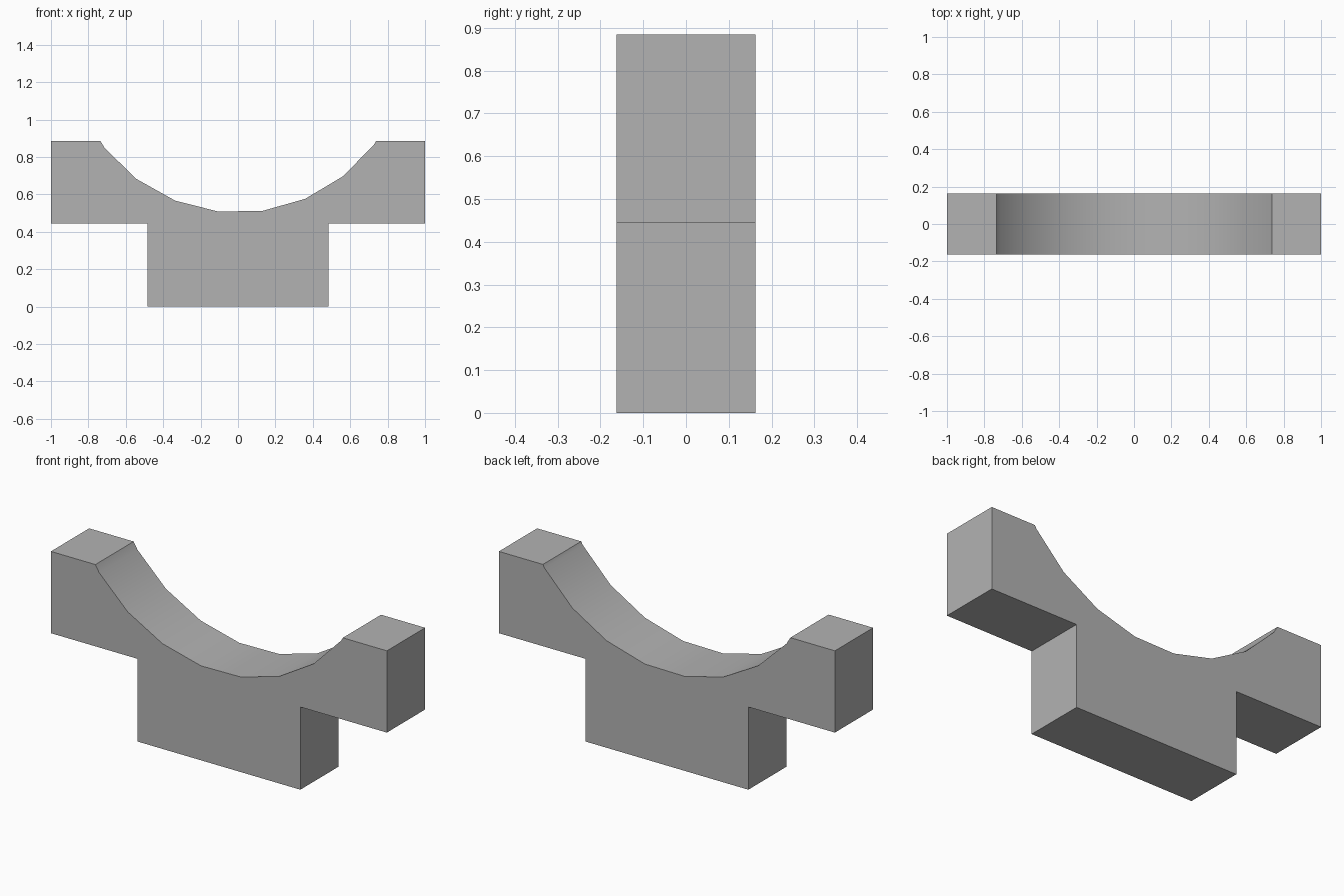
import bpy
import bmesh
from math import sin, cos, radians

cube = bpy.data.objects.get("Cube")
if cube:
    bpy.data.objects.remove(cube, do_unlink=True)

# Overall sizes
TOP, SHOULDER, FOOT, DEPTH = 0.885, 0.445, 0.485, 0.325
RADIUS, CENTRE_Z, STEP, TURN = 0.908, 1.41, 15, 8.3

# Plain grey material
grey = bpy.data.materials.new("plain_grey")
grey.use_nodes = True
colour = (0.45, 0.45, 0.45, 1)
grey.diffuse_color = colour
grey.node_tree.nodes["Principled BSDF"].inputs["Base Color"].default_value = colour


def arc_point(k):
    a = radians(TURN + STEP * k)
    return RADIUS * sin(a), CENTRE_Z - RADIUS * cos(a)


def meet_top(inner, outer):
    """Point where an arc segment crosses the top plane."""
    t = (TOP - inner[1]) / (outer[1] - inner[1])
    return inner[0] + t * (outer[0] - inner[0]), TOP


# Cradle outline: stepped base, then the faceted hollow from right to left
arc = [arc_point(k) for k in range(4, -6, -1)]
arc[0] = meet_top(arc[1], arc[0])
arc[-1] = meet_top(arc[-2], arc[-1])
outline = [(-1, TOP), (-1, SHOULDER), (-FOOT, SHOULDER), (-FOOT, 0),
           (FOOT, 0), (FOOT, SHOULDER), (1, SHOULDER), (1, TOP)] + arc

# Extrude the outline through the depth
bm = bmesh.new()
face = bm.faces.new([bm.verts.new((x, -DEPTH / 2, z)) for x, z in outline])
extruded = bmesh.ops.extrude_face_region(bm, geom=[face], use_keep_orig=True)
back = [v for v in extruded["geom"] if isinstance(v, bmesh.types.BMVert)]
bmesh.ops.translate(bm, verts=back, vec=(0, DEPTH, 0))
bmesh.ops.recalc_face_normals(bm, faces=bm.faces)
mesh = bpy.data.meshes.new("cradle_support")
bm.to_mesh(mesh)
bm.free()
mesh.materials.append(grey)
cradle = bpy.data.objects.new("cradle_support", mesh)
bpy.context.collection.objects.link(cradle)

# Smooth hollow, sharp outer edges
bpy.ops.object.select_all(action="DESELECT")
cradle.select_set(True)
bpy.context.view_layer.objects.active = cradle
bpy.ops.object.shade_smooth_by_angle(angle=radians(30))
